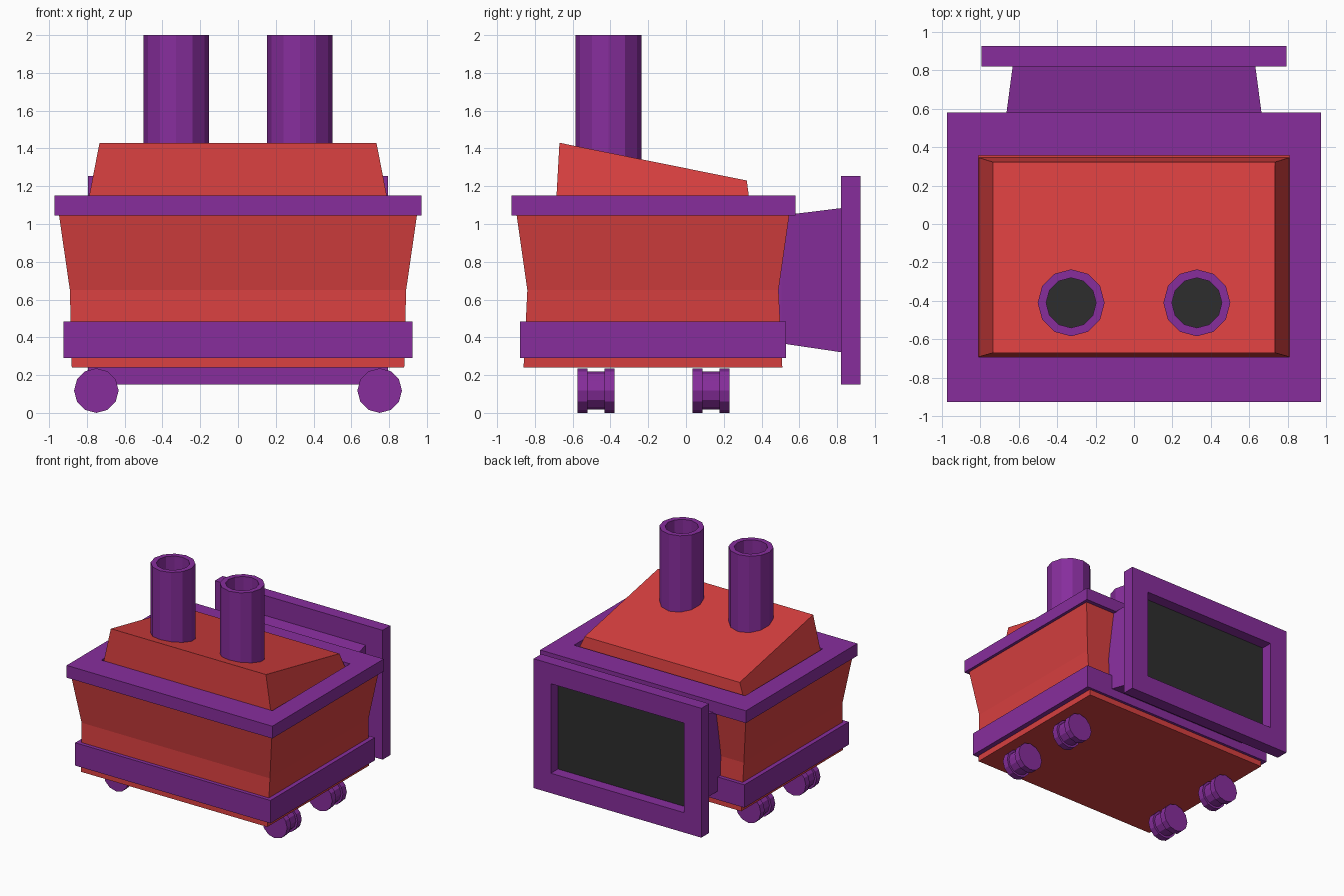
import bpy, bmesh, math
from mathutils import Vector

if "Cube" in bpy.data.objects:
    bpy.data.objects.remove(bpy.data.objects["Cube"])


def material(name, rgb):
    m = bpy.data.materials.new(name)
    m.diffuse_color = (*rgb, 1)
    m.use_nodes = True
    m.node_tree.nodes["Principled BSDF"].inputs["Base Color"].default_value = m.diffuse_color
    return m


RED = material("red", (0.68, 0.050, 0.050))
PURPLE = material("purple", (0.242, 0.027, 0.335))
DARK = material("dark grey", (0.027, 0.027, 0.027))


def rect(x, y0, y1, z):
    """Horizontal rectangle, symmetric in x."""
    return [(-x, y0, z), (x, y0, z), (x, y1, z), (-x, y1, z)]


def upright(x, z0, z1, y):
    """Vertical rectangle facing the back."""
    return [(-x, y, z0), (-x, y, z1), (x, y, z1), (x, y, z0)]


def circle(r, height, n=12):
    return [(r * math.cos(2 * math.pi * i / n), r * math.sin(2 * math.pi * i / n), height)
            for i in range(n)]


def loft(name, rings, mats, closed=False, end_mat=0):
    """Skin a list of equal-length rings; closed joins last to first, otherwise caps both ends."""
    bm = bmesh.new()
    loops = [[bm.verts.new(p) for p in ring] for ring in rings]
    pairs = list(zip(loops, loops[1:])) + ([(loops[-1], loops[0])] if closed else [])
    for a, b in pairs:
        for i in range(len(a)):
            j = (i + 1) % len(a)
            bm.faces.new((a[i], a[j], b[j], b[i]))
    if not closed:
        bm.faces.new(loops[0][::-1])
        bm.faces.new(loops[-1]).material_index = end_mat
    bmesh.ops.recalc_face_normals(bm, faces=bm.faces)
    me = bpy.data.meshes.new(name)
    bm.to_mesh(me)
    bm.free()
    for m in mats:
        me.materials.append(m)
    ob = bpy.data.objects.new(name, me)
    bpy.context.collection.objects.link(ob)
    return ob


# Flared body
loft("body", [rect(0.88, -0.86, 0.51, 0.24), rect(0.89, -0.84, 0.49, 0.65),
              rect(0.948, -0.897, 0.547, 1.05)], [RED])

# Lower band around the body
loft("lower_band", [rect(0.923, -0.88, 0.53, 0.29), rect(0.923, -0.88, 0.53, 0.485)], [PURPLE])

# Upper rim with an opening for the roof
outer = (0.972, -0.925, 0.58)
inner = (0.808, -0.692, 0.357)
loft("upper_rim", [rect(*outer, 1.045), rect(*outer, 1.15),
                   rect(*inner, 1.15), rect(*inner, 1.045)], [PURPLE], closed=True)

# Sloping roof
top = rect(0.733, -0.67, 0.322, 1.43)
top = [(x, y, 1.43 if y < 0 else 1.23) for x, y, z in top]
loft("roof", [rect(0.807, -0.691, 0.345, 1.05), top], [RED])

# Pair of hollow chimneys with dark bottoms
for side, label in ((-1, "left"), (1, "right")):
    ob = loft(label + "_chimney", [circle(0.174, 1.25), circle(0.174, 2.0),
                                   circle(0.13, 2.0), circle(0.13, 1.5)],
              [PURPLE, DARK], end_mat=1)
    ob.location = (0.327 * side, -0.41, 0)

# Rear duct, its end face is the dark opening
loft("rear_duct", [upright(0.673, 0.37, 1.04, 0.48), upright(0.673, 0.368, 1.045, 0.505),
                   upright(0.63, 0.32, 1.085, 0.83)], [PURPLE, DARK], end_mat=1)

# Rear frame
o = (0.793, 0.15, 1.255)
i = (0.63, 0.32, 1.085)
loft("rear_frame", [upright(*o, 0.82), upright(*o, 0.925),
                    upright(*i, 0.925), upright(*i, 0.82)], [PURPLE], closed=True)

# Four grooved wheels, axis along y
for x in (-0.75, 0.75):
    for y in (-0.477, 0.132):
        profile = [(0.118, -0.098), (0.118, -0.045), (0.1, -0.045),
                   (0.1, 0.045), (0.118, 0.045), (0.118, 0.098)]
        ob = loft("wheel", [circle(r, h) for r, h in profile], [PURPLE])
        ob.rotation_euler = (math.pi / 2, 0, 0)
        ob.location = (x, y, 0.118)
